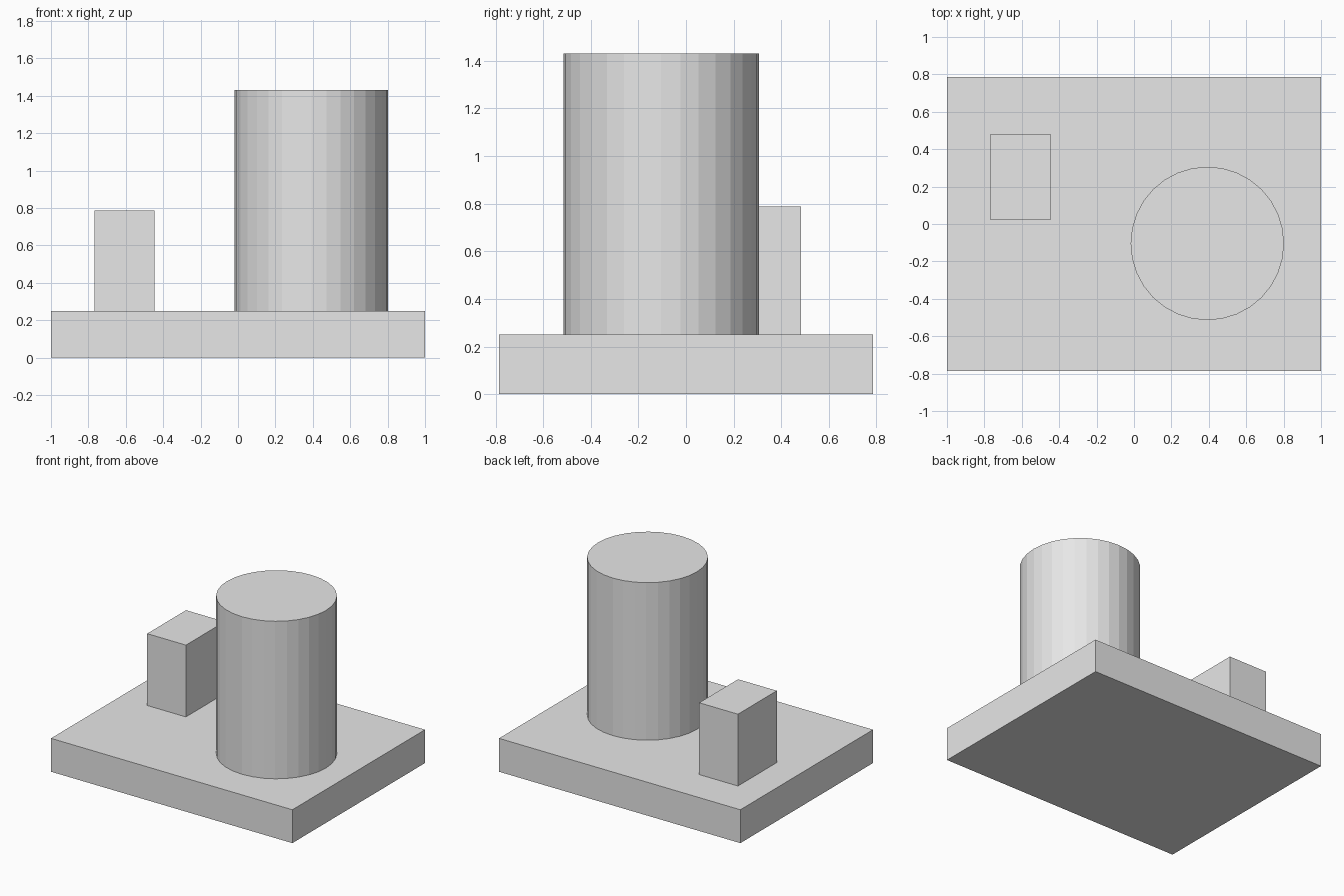
import bpy

if "Cube" in bpy.data.objects:
    bpy.data.objects.remove(bpy.data.objects["Cube"])

grey = bpy.data.materials.new("light_grey")
grey.diffuse_color = (0.8, 0.8, 0.8, 1.0)
grey.use_nodes = True
grey.node_tree.nodes["Principled BSDF"].inputs["Base Color"].default_value = grey.diffuse_color

BASE_TOP = 0.25


def finish(name):
    obj = bpy.context.object
    obj.name = name
    obj.data.materials.append(grey)
    return obj


def box(name, x, y, z):
    """Box from (min, max) ranges."""
    centre = [(a + b) / 2 for a, b in (x, y, z)]
    bpy.ops.mesh.primitive_cube_add(size=1, location=centre)
    obj = finish(name)
    for v in obj.data.vertices:
        v.co = [c * (b - a) for c, (a, b) in zip(v.co, (x, y, z))]
    return obj


# Base slab
box("base_plate", (-1, 1), (-0.785, 0.785), (0, BASE_TOP))

# Small rectangular block
box("block", (-0.768, -0.447), (0.022, 0.482), (BASE_TOP, 0.788))

# Large flat-shaded cylinder
top = 1.43
bpy.ops.mesh.primitive_cylinder_add(
    vertices=32, radius=0.41, depth=top - BASE_TOP,
    location=(0.392, -0.104, (top + BASE_TOP) / 2))
finish("cylinder")
